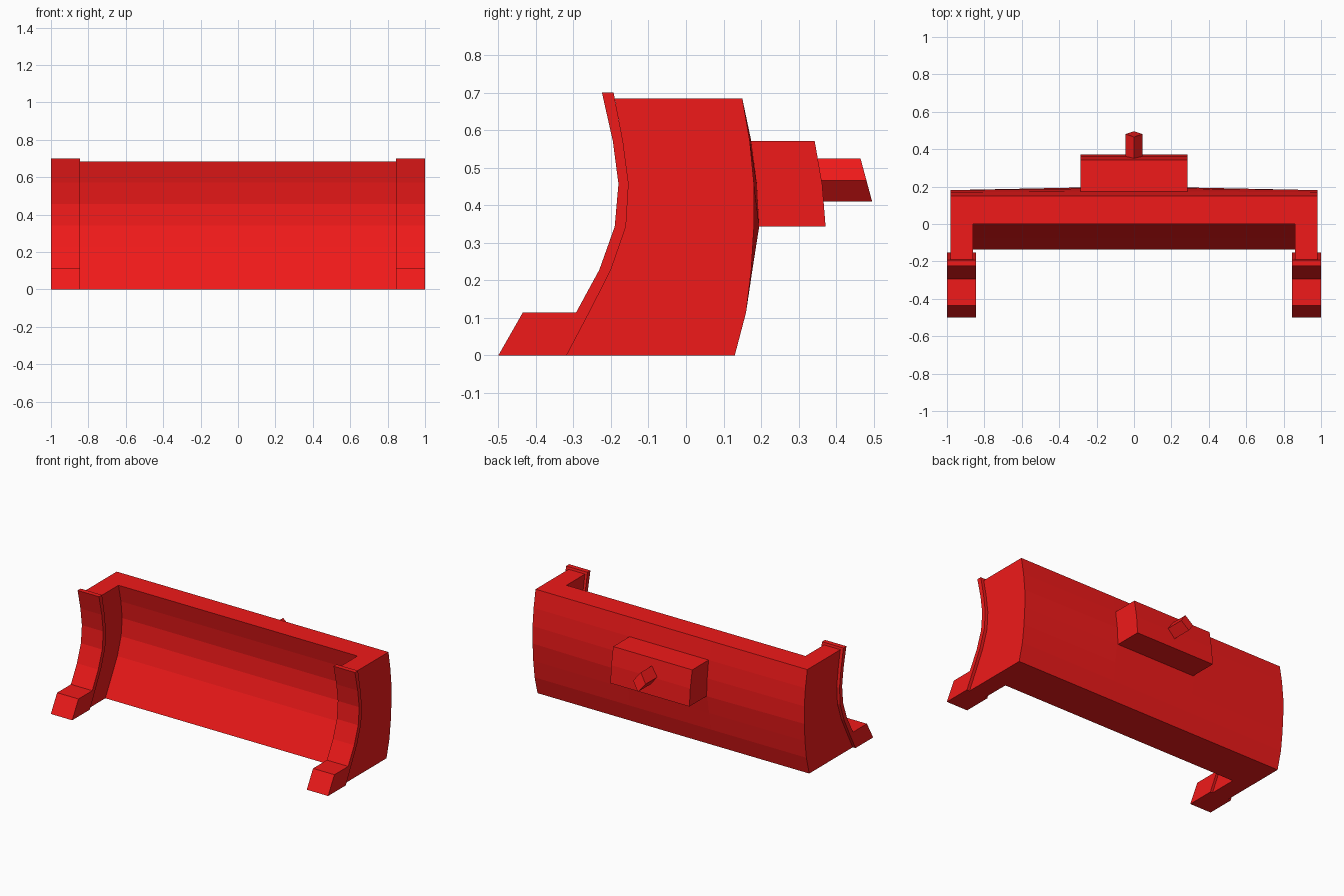
import bpy, bmesh

if "Cube" in bpy.data.objects:
    bpy.data.objects.remove(bpy.data.objects["Cube"])

red = bpy.data.materials.new("red")
red.diffuse_color = (0.87, 0.01, 0.01, 1)
red.use_nodes = True
red.node_tree.nodes["Principled BSDF"].inputs["Base Color"].default_value = red.diffuse_color


def loft(name, rings):
    """Skin a list of equal-length closed rings and cap both ends."""
    bm = bmesh.new()
    loops = [[bm.verts.new(p) for p in ring] for ring in rings]
    n = len(loops[0])
    for a, b in zip(loops, loops[1:]):
        for i in range(n):
            j = (i + 1) % n
            bm.faces.new((a[i], a[j], b[j], b[i]))
    bm.faces.new(loops[0][::-1])
    bm.faces.new(loops[-1])
    bmesh.ops.recalc_face_normals(bm, faces=bm.faces)
    me = bpy.data.meshes.new(name)
    bm.to_mesh(me)
    bm.free()
    me.materials.append(red)
    ob = bpy.data.objects.new(name, me)
    bpy.context.collection.objects.link(ob)
    return ob


# Curved blade with side walls: one U-shaped ring per height
heights = [0, 0.114, 0.228, 0.343, 0.457, 0.571, 0.685]
wall = [-0.318, -0.258, -0.2, -0.16, -0.153, -0.168, -0.19]
inner = [-0.135, -0.073, -0.012, 0.027, 0.038, 0.025, 0.0]
back = [0.13, 0.16, 0.174, 0.181, 0.181, 0.17, 0.15]
bulge = [0, 0, 0.003, 0.014, 0.008, 0.004, 0]
rings = []
for z, w, i, b, d in zip(heights, wall, inner, back, bulge):
    half = [(0.29, b + d), (0.98, b), (0.98, w), (0.862, w), (0.862, i)]
    rings.append([(x, y, z) for x, y in half] +
                 [(-x, y, z) for x, y in reversed(half)])
loft("blade", rings)

# Front rims with projecting feet
rim = [(-0.5, 0), (-0.435, 0.114), (-0.293, 0.114), (-0.231, 0.228),
       (-0.19, 0.343), (-0.18, 0.457), (-0.195, 0.571), (-0.224, 0.7),
       (-0.193, 0.7), (-0.168, 0.571), (-0.153, 0.457), (-0.16, 0.343),
       (-0.2, 0.228), (-0.258, 0.114), (-0.318, 0)]
for side, s in (("left", -1), ("right", 1)):
    loft(side + "_rim", [[(s * x, y, z) for y, z in rim] for x in (0.846, 1.0)])

# Mounting block on the back
block = [(0.12, 0.343), (0.372, 0.343), (0.363, 0.457), (0.343, 0.571), (0.12, 0.571)]
loft("mount_block", [[(x, y, z) for y, z in block] for x in (-0.285, 0.285)])

# Diamond-section hitch pin with a slanted end
pin = [(0, 0.525, 0.465), (0.045, 0.466, 0.481), (0, 0.41, 0.496), (-0.045, 0.466, 0.481)]
loft("hitch_pin", [[(x, 0.3, z) for x, z, y in pin], [(x, y, z) for x, z, y in pin]])
